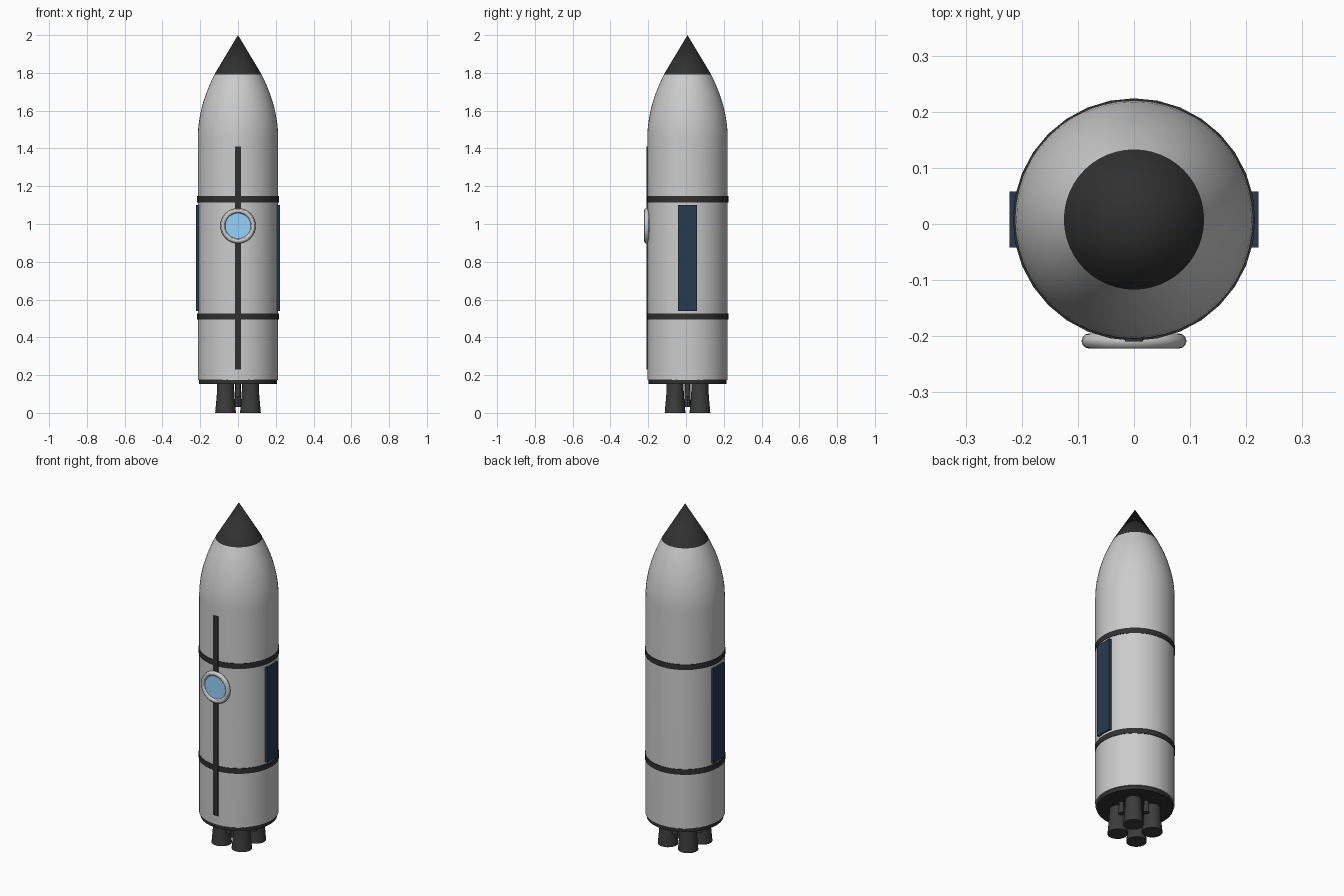
import bpy, bmesh, math
from mathutils import Matrix

if "Cube" in bpy.data.objects:
    bpy.data.objects.remove(bpy.data.objects["Cube"])

CY = 0.008          # hull axis sits slightly behind centre because of the porthole
HULL_R = 0.213


def material(name, r, g, b):
    m = bpy.data.materials.new(name)
    m.diffuse_color = (r, g, b, 1)
    m.use_nodes = True
    m.node_tree.nodes["Principled BSDF"].inputs["Base Color"].default_value = m.diffuse_color
    return m


DARK = material("dark_grey", 0.03, 0.03, 0.03)
METAL = material("engine_grey", 0.045, 0.045, 0.045)
NAVY = material("navy", 0.02, 0.043, 0.08)
GLASS = material("glass_blue", 0.3, 0.65, 0.95)


def finish(bm, name, mat=None, smooth=True):
    bmesh.ops.recalc_face_normals(bm, faces=bm.faces)
    mesh = bpy.data.meshes.new(name)
    bm.to_mesh(mesh)
    bm.free()
    ob = bpy.data.objects.new(name, mesh)
    bpy.context.collection.objects.link(ob)
    if mat:
        mesh.materials.append(mat)
    if smooth:
        bpy.ops.object.select_all(action='DESELECT')
        ob.select_set(True)
        bpy.context.view_layer.objects.active = ob
        bpy.ops.object.shade_smooth_by_angle(angle=math.radians(30))
    return ob


def lathe(name, profile, mat=None, x=0, y=CY, sides=32, closed=False):
    """Revolve (radius, z) points about a vertical axis through x, y."""
    bm = bmesh.new()
    vs = [bm.verts.new((r, 0, z)) for r, z in profile]
    es = [bm.edges.new(p) for p in zip(vs, vs[1:])]
    if closed:
        es.append(bm.edges.new((vs[-1], vs[0])))
    bmesh.ops.spin(bm, geom=vs + es, cent=(0, 0, 0), axis=(0, 0, 1),
                   angle=2 * math.pi, steps=sides, use_duplicate=False)
    bmesh.ops.remove_doubles(bm, verts=bm.verts, dist=1e-5)
    bmesh.ops.translate(bm, verts=bm.verts, vec=(x, y, 0))
    return finish(bm, name, mat)


def box(name, lo, hi, mat):
    bm = bmesh.new()
    size = [b - a for a, b in zip(lo, hi)]
    mid = [(a + b) / 2 for a, b in zip(lo, hi)]
    bmesh.ops.create_cube(bm, size=1, matrix=Matrix.Translation(mid) @ Matrix.Diagonal((*size, 1)))
    return finish(bm, name, mat, smooth=False)


# hull: straight cylinder running into a parabolic shoulder
shoulder = [(HULL_R - 0.09 * (i / 10) ** 2, 1.45 + 0.344 * i / 10) for i in range(11)]
lathe("hull", [(0, 0.175), (HULL_R, 0.175)] + shoulder + [(0, 1.794)], sides=48)

# dark nose cone
lathe("nose_cone", [(0, 1.79), (0.125, 1.792), (0, 2.0)], DARK, sides=48)

# base plate under the hull
lathe("base_plate", [(0, 0.153), (0.206, 0.153), (0.206, 0.178), (0, 0.178)], DARK)

# hull bands
for name, z in (("lower_band", 0.511), ("upper_band", 1.131)):
    lathe(name, [(0.2, z - 0.016), (0.216, z - 0.016), (0.216, z + 0.016), (0.2, z + 0.016)],
          DARK, closed=True)

# front stripe
box("front_stripe", (-0.016, -0.209, 0.23), (0.016, -0.19, 1.41), DARK)

# side panels
for side, s in (("left", -1), ("right", 1)):
    x0, x1 = sorted((s * 0.2, s * 0.222))
    box(side + "_panel", (x0, CY - 0.05, 0.54), (x1, CY + 0.05, 1.10), NAVY)

# porthole: ring lathed upright, then turned to face the front
ring = [(0.08 + 0.0135 * math.cos(k * math.pi / 6), 0.0135 * math.sin(k * math.pi / 6))
        for k in range(12)]
glass = [(0, -0.015), (0.072, -0.015), (0.072, 0.004), (0, 0.004)]
for ob in (lathe("porthole_ring", ring, y=0, closed=True),
           lathe("porthole_glass", glass, GLASS, y=0)):
    ob.data.transform(Matrix.Translation((0, -0.2085, 0.99)) @ Matrix.Rotation(math.pi / 2, 4, 'X'))

# four main engine bells on the diagonals, four small thrusters between them
for i in range(4):
    a = math.pi / 4 + i * math.pi / 2
    lathe(f"engine_{i + 1}", [(0, 0.155), (0.044, 0.155), (0.047, 0.09), (0.055, 0), (0, 0)], METAL,
          0.093 * math.cos(a), CY + 0.093 * math.sin(a), 24)
    b = i * math.pi / 2
    lathe(f"thruster_{i + 1}", [(0, 0.155), (0.013, 0.155), (0.016, 0.085), (0, 0.085)], METAL,
          0.095 * math.cos(b), CY + 0.095 * math.sin(b), 12)

# central feed pipe
lathe("centre_pipe", [(0, 0.155), (0.015, 0.155), (0.015, 0.03), (0, 0.03)], METAL, sides=12)
